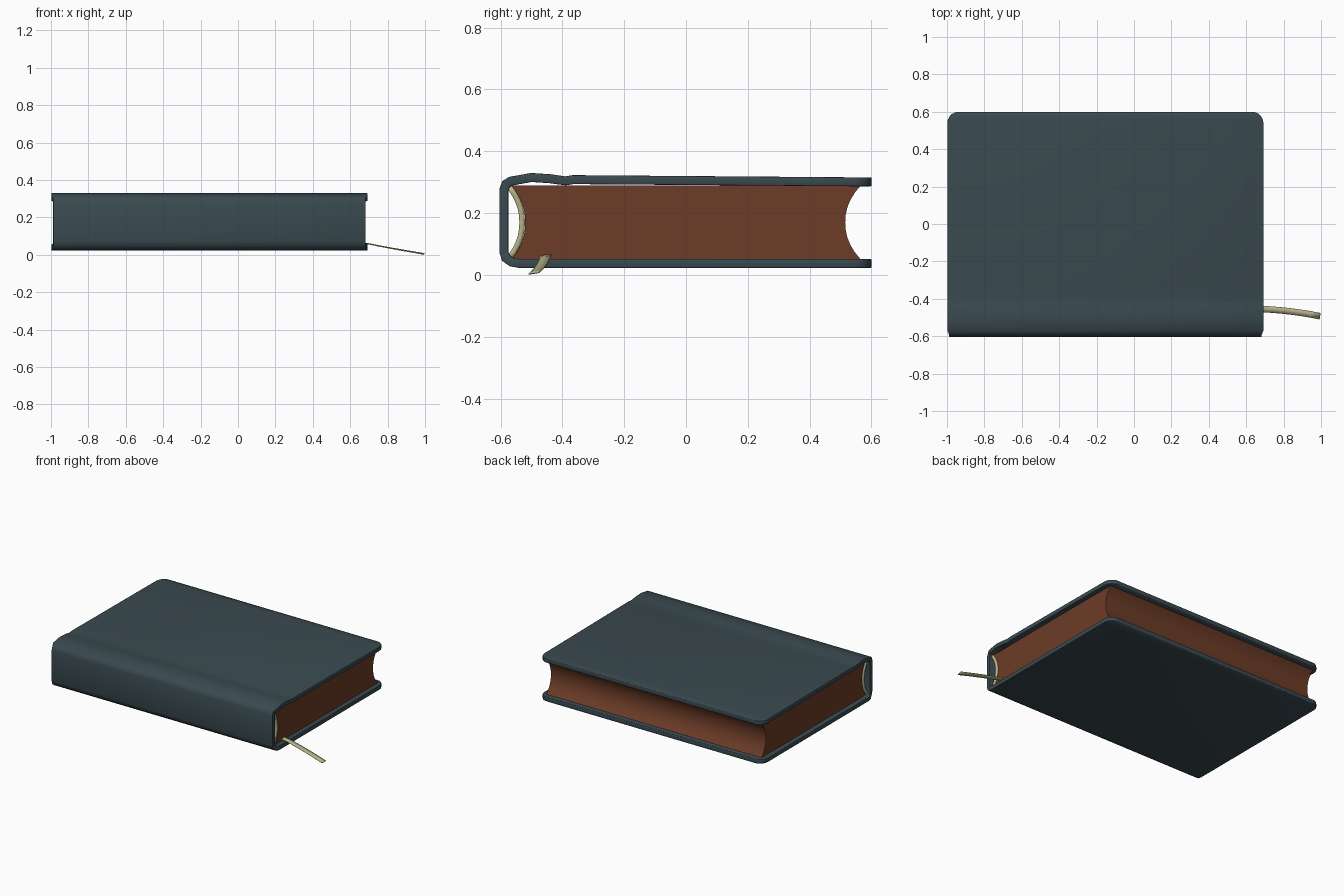
import bpy, bmesh, math

cube = bpy.data.objects.get("Cube")
if cube:
    bpy.data.objects.remove(cube)


def material(name, rgb):
    m = bpy.data.materials.new(name)
    m.use_nodes = True
    m.diffuse_color = (*rgb, 1)
    bsdf = next(n for n in m.node_tree.nodes if n.type == 'BSDF_PRINCIPLED')
    bsdf.inputs["Base Color"].default_value = (*rgb, 1)
    bsdf.inputs["Roughness"].default_value = 0.8
    return m


LEATHER = material("slate leather", (0.042, 0.068, 0.079))
PAPER = material("brown page edges", (0.15, 0.045, 0.02))
CLOTH = material("pale cloth", (0.48, 0.46, 0.25))


def finish(name, bm, mat):
    mesh = bpy.data.meshes.new(name)
    bmesh.ops.recalc_face_normals(bm, faces=bm.faces)
    bm.to_mesh(mesh)
    bm.free()
    mesh.materials.append(mat)
    ob = bpy.data.objects.new(name, mesh)
    bpy.context.collection.objects.link(ob)
    bpy.ops.object.select_all(action='DESELECT')
    ob.select_set(True)
    bpy.context.view_layer.objects.active = ob
    return ob


def thicken(ob, thickness, bevel=0):
    s = ob.modifiers.new("Thickness", 'SOLIDIFY')
    s.thickness, s.offset, s.use_even_offset = thickness, 0, True
    if bevel:
        b = ob.modifiers.new("Soft rim", 'BEVEL')
        b.width, b.segments = bevel, 2
        b.limit_method, b.angle_limit = 'ANGLE', math.radians(60)


def strip(rows):
    """Sheet made of rows (left point, right point)."""
    bm = bmesh.new()
    pairs = [[bm.verts.new(p) for p in row] for row in rows]
    for (a, b), (c, d) in zip(pairs, pairs[1:]):
        bm.faces.new((a, b, d, c))
    return bm


# Cover: one sheet wrapped around the spine, with rounded fore-edge corners
R = 0.06
corner = [R * math.sin(math.radians(a)) for a in (0, 18, 36, 54, 72, 90)]
lower = [(0.6 - R + c, 0.037) for c in reversed(corner)]
spine = [(-0.54, 0.037), (-0.565, 0.042), (-0.583, 0.055), (-0.589, 0.075),
         (-0.589, 0.275), (-0.583, 0.293), (-0.567, 0.303), (-0.5, 0.315),
         (-0.44, 0.311), (-0.39, 0.304), (-0.365, 0.308)]
upper = [(0.6 - R + c, 0.301) for c in corner]
rows = []
for y, z in lower + spine + upper:
    past = max(0, y - (0.6 - R))
    inset = R - math.sqrt(max(0, R * R - past * past))
    if y < -0.58:                      # the spine ends sit slightly further in
        inset = 0.01
    rows.append(((-0.998 + inset, y, z), (0.692 - inset, y, z)))
cover = finish("cover", strip(rows), LEATHER)
thicken(cover, 0.029, 0.009)
bpy.ops.object.shade_smooth_by_angle(angle=math.radians(50))

# Page block: hollow fore edge and hollow back
Z0, Z1 = 0.05, 0.289
N = 10
heights = [Z0 + (Z1 - Z0) * i / N for i in range(N + 1)]


def hollow(i, edge, depth):
    return edge + depth * (1 - abs(2 * i / N - 1) ** 2.2)


back = [(hollow(i, -0.565, 0.045), z) for i, z in enumerate(heights)]
fore = [(hollow(i, 0.565, -0.05), z) for i, z in enumerate(heights)]
bm = bmesh.new()
outline = back + fore[::-1]
face = bm.faces.new([bm.verts.new((-0.965, y, z)) for y, z in outline])
ext = bmesh.ops.extrude_face_region(bm, geom=[face], use_keep_orig=True)
moved = [g for g in ext["geom"] if isinstance(g, bmesh.types.BMVert)]
bmesh.ops.translate(bm, vec=(1.625, 0, 0), verts=moved)
finish("page_block", bm, PAPER)
bpy.ops.object.shade_smooth_by_angle(angle=math.radians(35))

# Cloth lining glued along the back of the pages
lining = finish("spine_lining",
                strip([((-0.972, y - 0.01, z), (0.667, y - 0.01, z)) for y, z in back]), CLOTH)
thicken(lining, 0.018)
bpy.ops.object.shade_smooth_by_angle(angle=math.radians(35))

# Ribbon bookmark hanging out of the tail and drooping
rows = []
for i in range(9):
    t = i / 8
    x = 0.6 + 0.395 * t
    y = -0.452 - 0.04 * t ** 2
    z = 0.062 - 0.058 * max(0, (t - 0.2) / 0.8) ** 0.9
    rows.append(((x - 0.003 * t, y - 0.018, z - 0.002 * t), (x + 0.003 * t, y + 0.016, z + 0.003)))
ribbon = finish("ribbon_bookmark", strip(rows), CLOTH)
thicken(ribbon, 0.003)
bpy.ops.object.shade_smooth_by_angle(angle=math.radians(35))
